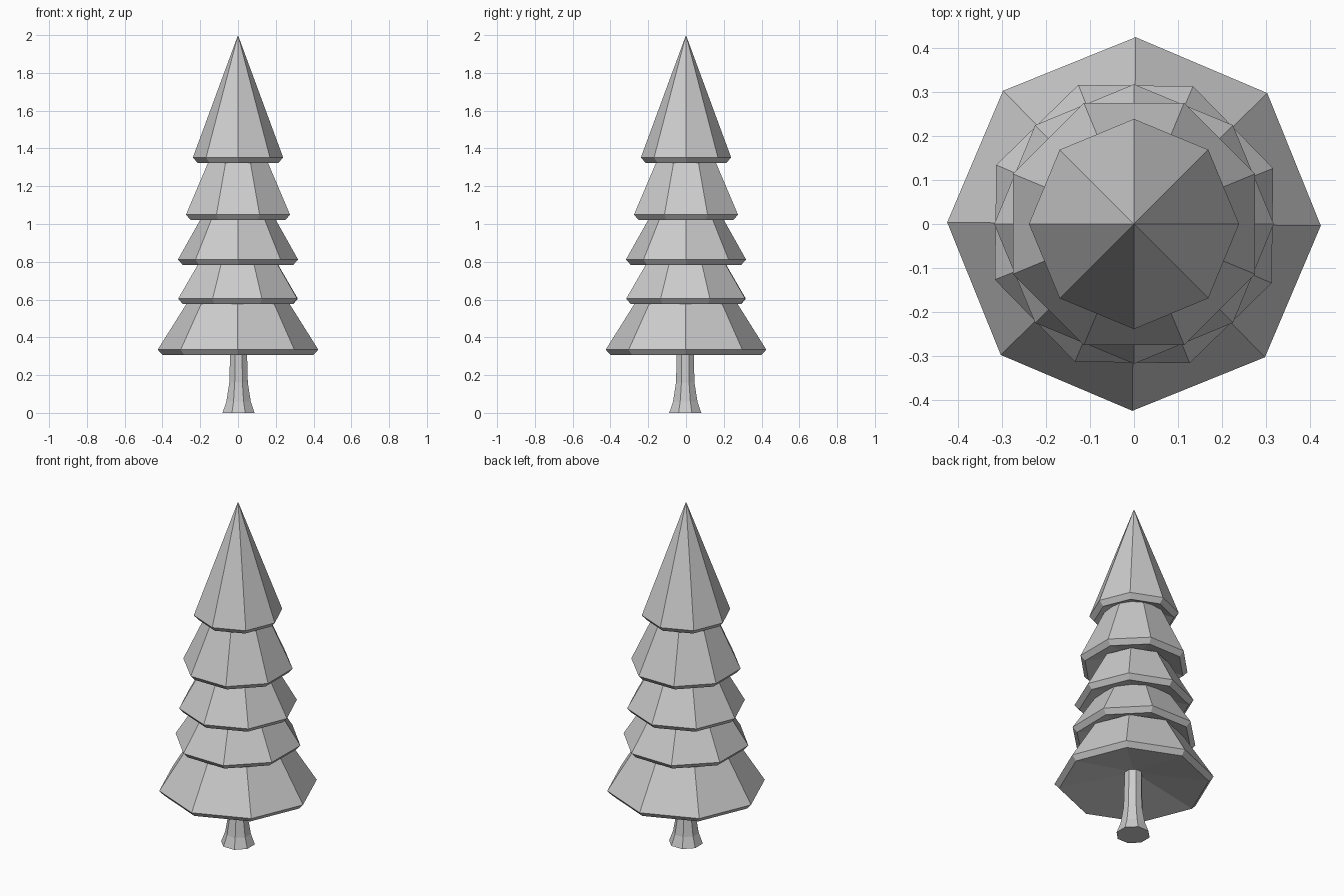
import bpy, bmesh
from math import cos, sin, pi, radians

if "Cube" in bpy.data.objects:
    bpy.data.objects.remove(bpy.data.objects["Cube"])

SIDES = 8

def lathe(name, profile, turn=0.0, centre=(0, 0)):
    """Revolve (radius, z) points into an eight-sided solid; radius 0 makes a tip."""
    bm = bmesh.new()
    rings = []
    for r, z in profile:
        n = 1 if r == 0 else SIDES
        rings.append([bm.verts.new((centre[0] + r * cos(turn + 2 * pi * i / SIDES),
                                    centre[1] + r * sin(turn + 2 * pi * i / SIDES), z))
                      for i in range(n)])
    for a, b in zip(rings, rings[1:]):
        for i in range(SIDES):
            j = (i + 1) % SIDES
            quad = [a[i % len(a)], a[j % len(a)], b[j % len(b)], b[i % len(b)]]
            bm.faces.new(list(dict.fromkeys(quad)))
    for ring in (rings[0], rings[-1]):
        if len(ring) > 1:
            bm.faces.new(ring)
    bmesh.ops.recalc_face_normals(bm, faces=bm.faces)
    mesh = bpy.data.meshes.new(name)
    bm.to_mesh(mesh)
    bm.free()
    obj = bpy.data.objects.new(name, mesh)
    bpy.context.collection.objects.link(obj)
    return obj

# Flared trunk, running up into the lowest branches
lathe("trunk", [(0.092, 0), (0.070, 0.06), (0.053, 0.16), (0.049, 0.30), (0.049, 0.40)],
      radians(22.5), (0.003, -0.004))

# Branch tiers: hollow underside, bevelled lip, sloping skirt
# (lip radius, lip z, top radius, top z, turn in degrees)
tiers = [(0.425, 0.335, 0.268, 0.585, -0.5),
         (0.341, 0.605, 0.213, 0.810, 21.8),
         (0.318, 0.812, 0.190, 1.040, 0),
         (0.298, 1.050, 0.160, 1.350, 22.5),
         (0.239, 1.352, 0.000, 2.000, 0)]
for k, (r, z, rt, zt, deg) in enumerate(tiers, 1):
    lathe(f"branch_tier_{k}",
          [(0, z + 0.05), (r - 0.025, z - 0.028), (r, z), (rt, zt)], radians(deg))
